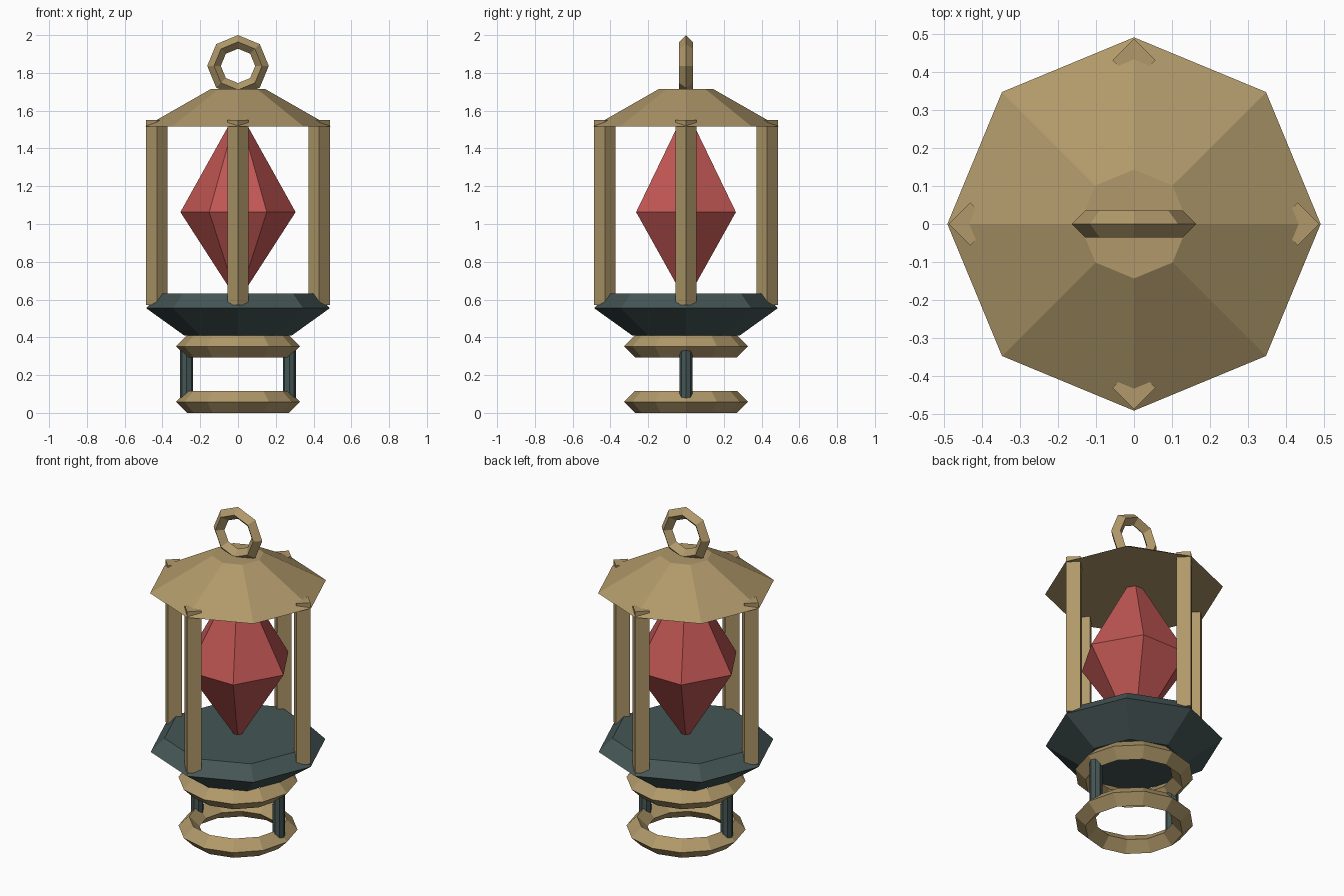
import bpy
import bmesh
from math import cos, sin, pi

cube = bpy.data.objects.get("Cube")
if cube:
    bpy.data.objects.remove(cube, do_unlink=True)


def material(name, rgb):
    mat = bpy.data.materials.new(name)
    mat.use_nodes = True
    mat.diffuse_color = (*rgb, 1)
    bsdf = mat.node_tree.nodes["Principled BSDF"]
    bsdf.inputs["Base Color"].default_value = (*rgb, 1)
    bsdf.inputs["Roughness"].default_value = 0.8
    return mat


brass = material("aged brass", (0.44, 0.32, 0.145))
slate = material("dark slate", (0.06, 0.093, 0.092))
red = material("crystal red", (0.53, 0.094, 0.088))


def lathe(name, profile, sides, mat, location=(0, 0, 0)):
    """Faceted solid from (radius, height) pairs, listed bottom to top."""
    bm = bmesh.new()
    rings = []
    for r, z in profile:
        count = sides if r > 0 else 1
        rings.append([bm.verts.new((r * cos(2 * pi * i / sides),
                                    r * sin(2 * pi * i / sides), z))
                      for i in range(count)])
    for low, high in zip(rings, rings[1:]):
        for i in range(sides):
            j = (i + 1) % sides
            corners = [low[i % len(low)], low[j % len(low)],
                       high[j % len(high)], high[i % len(high)]]
            bm.faces.new(list(dict.fromkeys(corners)))
    for ring in (rings[0], rings[-1]):
        if len(ring) > 1:
            bm.faces.new(ring)
    bmesh.ops.recalc_face_normals(bm, faces=bm.faces)
    mesh = bpy.data.meshes.new(name)
    bm.to_mesh(mesh)
    bm.free()
    mesh.materials.append(mat)
    obj = bpy.data.objects.new(name, mesh)
    obj.location = location
    bpy.context.collection.objects.link(obj)
    return obj


def ring(name, major, minor, sides, z, tilt=0):
    """Ring with a diamond cross-section."""
    bpy.ops.mesh.primitive_torus_add(
        major_radius=major, minor_radius=minor, major_segments=sides,
        minor_segments=4, location=(0, 0, z), rotation=(tilt, 0, 0))
    obj = bpy.context.object
    obj.name = name
    obj.data.materials.append(brass)


# Foot: two brass rings joined by two short pegs
ring("foot_ring_lower", 0.27, 0.058, 12, 0.058)
ring("foot_ring_upper", 0.27, 0.058, 12, 0.352)
for side, x in (("left", 0.272), ("right", -0.272)):
    lathe(f"foot_peg_{side}", [(0.035, 0.06), (0.035, 0.35)], 8, slate, (x, 0, 0))

# Base tray
lathe("base_tray", [(0.285, 0.41), (0.487, 0.555), (0.41, 0.632)], 8, slate)

# Crystal
lathe("crystal", [(0, 0.59), (0.305, 1.063), (0, 1.61)], 6, red)

# Four square posts, each with a corner facing outward
for i, side in enumerate(("left", "back", "right", "front")):
    a = i * pi / 2
    lathe(f"post_{side}", [(0.056, 0.572), (0.056, 1.55)], 4, brass,
          (0.43 * cos(a), 0.43 * sin(a), 0))

# Roof and carrying ring
lathe("roof", [(0.49, 1.517), (0.143, 1.715)], 8, brass)
ring("carry_ring", 0.127, 0.036, 8, 1.837, pi / 2)
